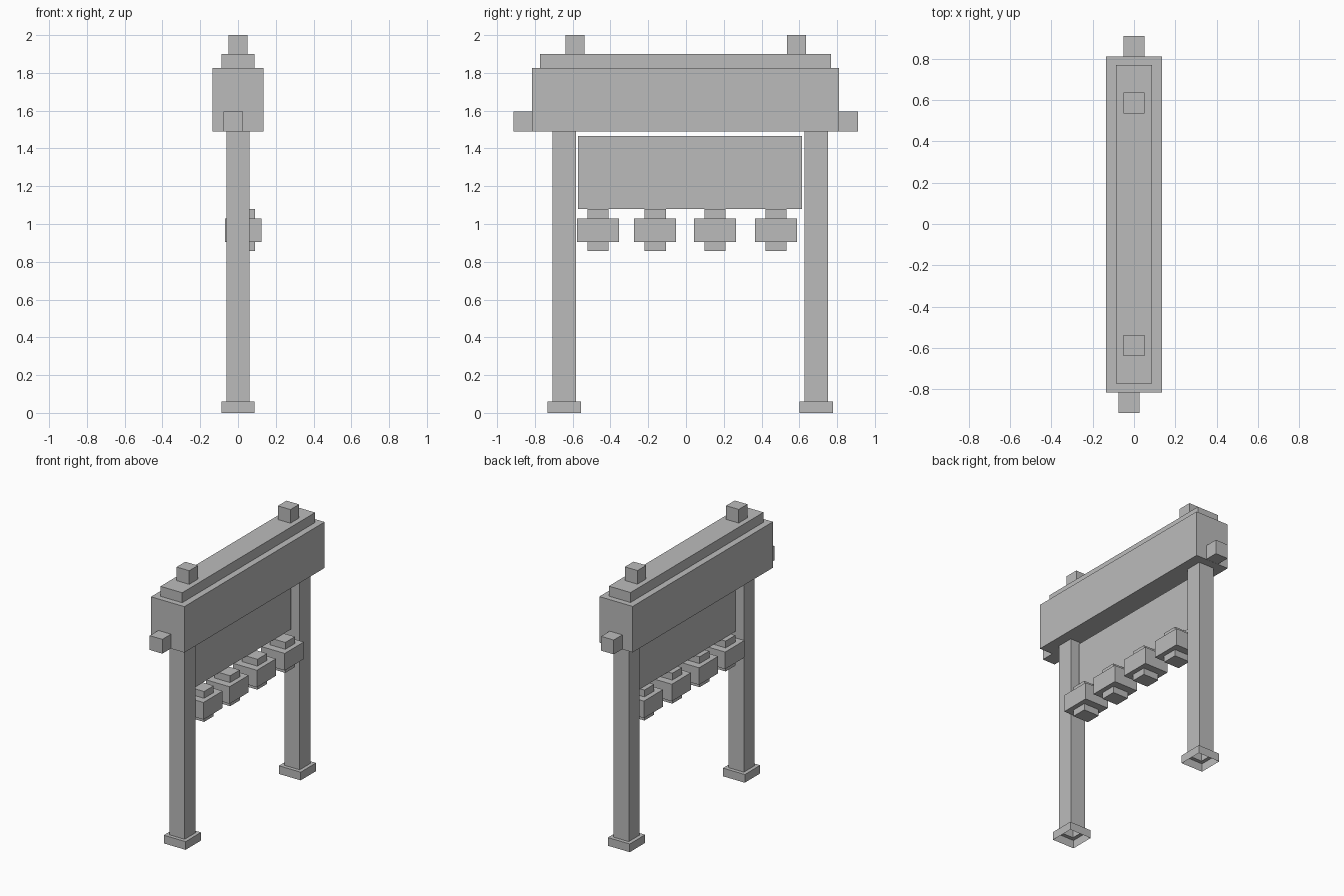
import bpy
import bmesh
from mathutils import Matrix, Vector

default_cube = bpy.data.objects.get("Cube")
if default_cube:
    bpy.data.objects.remove(default_cube, do_unlink=True)

# Single plain material
GREY = (0.5, 0.5, 0.5, 1.0)
grey = bpy.data.materials.new("plain_grey")
grey.use_nodes = True
grey.diffuse_color = GREY
grey.node_tree.nodes["Principled BSDF"].inputs["Base Color"].default_value = GREY


def finish(name, bm):
    mesh = bpy.data.meshes.new(name)
    bm.to_mesh(mesh)
    bm.free()
    mesh.materials.append(grey)
    obj = bpy.data.objects.new(name, mesh)
    bpy.context.scene.collection.objects.link(obj)
    return obj


def add_box(bm, centre, size):
    matrix = Matrix.Translation(centre) @ Matrix.Diagonal((*size, 1))
    return bmesh.ops.create_cube(bm, size=1, matrix=matrix)["verts"]


def box(name, centre, size):
    bm = bmesh.new()
    add_box(bm, centre, size)
    return finish(name, bm)


def post(name, y):
    """Hollow foot, open below, with the shaft drawn up out of its top."""
    bm = bmesh.new()
    add_box(bm, (0, y, 0.03), (0.177, 0.178, 0.06))
    bm.faces.ensure_lookup_table()
    bottom = min(bm.faces, key=lambda f: f.calc_center_median().z)
    bmesh.ops.delete(bm, geom=[bottom], context="FACES_ONLY")
    top = max(bm.faces, key=lambda f: f.calc_center_median().z)
    bmesh.ops.inset_individual(bm, faces=[top], thickness=0.038)
    raised = bmesh.ops.extrude_discrete_faces(bm, faces=[top])["faces"][0]
    bmesh.ops.translate(bm, verts=raised.verts, vec=Vector((0, 0, 1.435)))
    return finish(name, bm)


def lantern(name, y):
    """Wide body with a narrower block above and below."""
    x = 0.027
    bm = bmesh.new()
    add_box(bm, (x, y, 0.967), (0.193, 0.222, 0.125))
    add_box(bm, (x, y, 1.055), (0.125, 0.112, 0.05))
    add_box(bm, (x, y, 0.881), (0.125, 0.112, 0.048))
    return finish(name, bm)


# Posts with feet
post("front_post", -0.644)
post("back_post", 0.689)

# Crossbeam and its stepped top
box("crossbeam", (0, -0.002, 1.658), (0.27, 1.625, 0.337))
box("beam_cap", (0, -0.002, 1.863), (0.176, 1.54, 0.073))

# Blocks on the top and pegs on the beam ends
box("front_top_block", (0, -0.588, 1.95), (0.102, 0.1, 0.1))
box("back_top_block", (0, 0.585, 1.95), (0.102, 0.1, 0.1))
box("front_peg", (-0.025, -0.864, 1.543), (0.102, 0.1, 0.105))
box("back_peg", (0, 0.86, 1.543), (0.102, 0.1, 0.105))

# Thin hanging sign board
box("sign_board", (0, 0.021, 1.273), (0.002, 1.185, 0.387))

# Row of hanging lanterns
for number, y in enumerate((-0.465, -0.163, 0.153, 0.476), 1):
    lantern(f"lantern_{number}", y)
